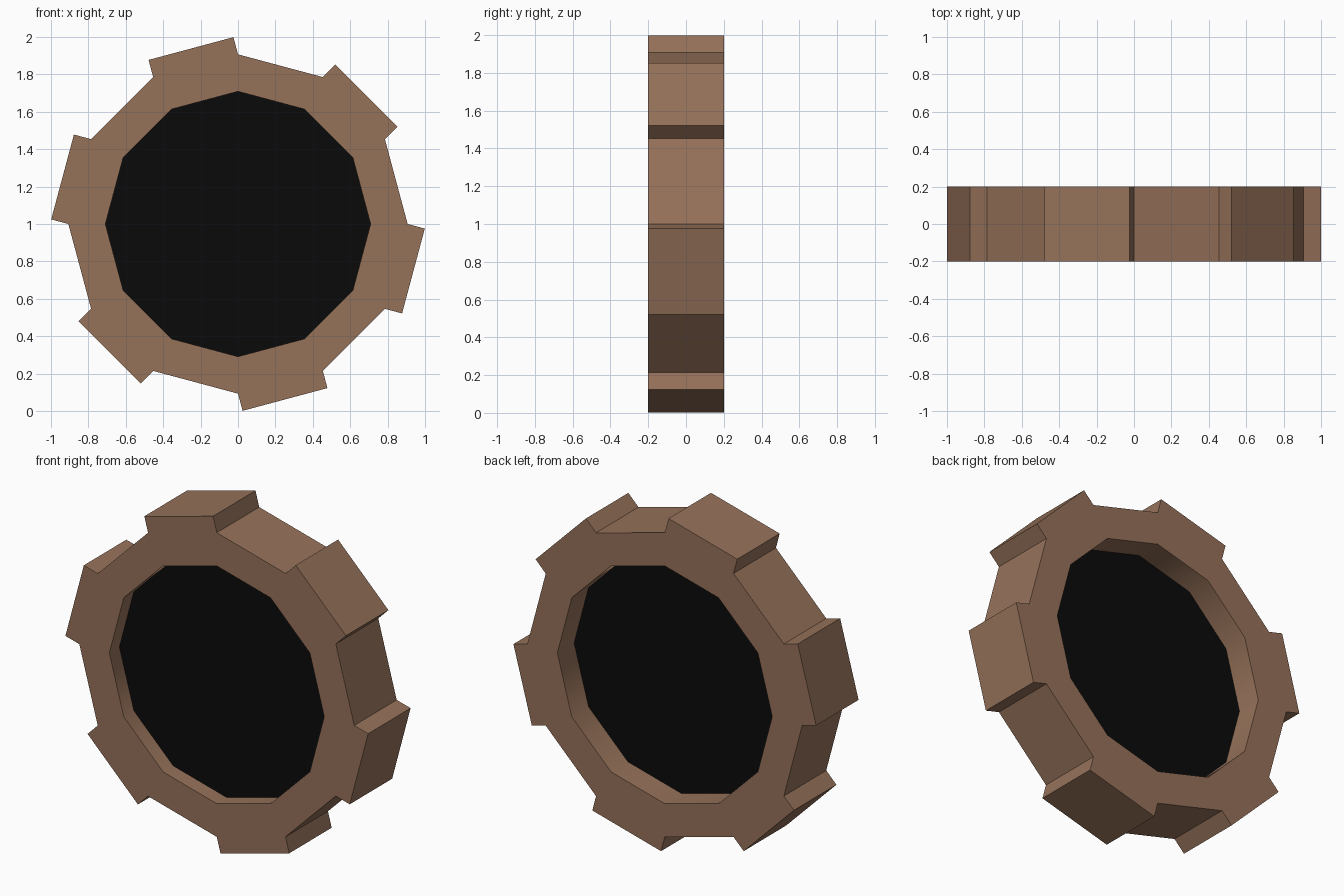
import bpy, bmesh, math
from mathutils import Vector

if "Cube" in bpy.data.objects:
    bpy.data.objects.remove(bpy.data.objects["Cube"])

SIDES = 12
R_IN, R_OUT, TOOTH = 0.709, 0.907, 0.095
HALF = 0.2
CENTRE = Vector((0, 0, 1))


def material(name, rgb):
    m = bpy.data.materials.new(name)
    m.diffuse_color = (*rgb, 1)
    m.use_nodes = True
    m.node_tree.nodes["Principled BSDF"].inputs["Base Color"].default_value = m.diffuse_color
    return m


def finish(bm, name, mat):
    bmesh.ops.remove_doubles(bm, verts=bm.verts, dist=1e-4)
    bmesh.ops.recalc_face_normals(bm, faces=bm.faces)
    me = bpy.data.meshes.new(name)
    bm.to_mesh(me)
    bm.free()
    me.materials.append(mat)
    ob = bpy.data.objects.new(name, me)
    bpy.context.collection.objects.link(ob)
    return ob


def polar(r, k):
    a = 2 * math.pi * k / SIDES
    return Vector((r * math.cos(a), 0, r * math.sin(a)))


brown = material("brown", (0.305, 0.168, 0.102))
black = material("black", (0.003, 0.003, 0.003))

# Toothed ring: twelve sectors, every second one carries a square tooth
bm = bmesh.new()
for i in range(SIDES):
    outer = [polar(R_OUT, i), polar(R_OUT, i + 1)]
    if i % 2:
        push = polar(TOOTH, i + 0.5)
        outer = [outer[0], outer[0] + push, outer[1] + push, outer[1]]
    outline = outer + [polar(R_IN, i + 1), polar(R_IN, i)]
    front, back = [[bm.verts.new(p + CENTRE + Vector((0, y, 0))) for p in outline]
                   for y in (-HALF, HALF)]
    bm.faces.new(front)
    bm.faces.new(back[::-1])
    n = len(outline)
    # outer and inner walls (the radial joints between sectors stay open)
    for j in list(range(len(outer) - 1)) + [n - 2]:
        bm.faces.new((front[j], back[j], back[j + 1], front[j + 1]))
ring = finish(bm, "toothed_ring", brown)

# Smooth inner wall, sharp everywhere else
bpy.context.view_layer.objects.active = ring
ring.select_set(True)
bpy.ops.object.shade_smooth_by_angle(angle=math.radians(35))

# Dark recessed disc filling the hole
bm = bmesh.new()
front, back = [[bm.verts.new(polar(R_IN, k) + CENTRE + Vector((0, y, 0)))
                for k in range(SIDES)] for y in (-0.105, 0.042)]
bm.faces.new(front)
bm.faces.new(back[::-1])
for k in range(SIDES):
    j = (k + 1) % SIDES
    bm.faces.new((front[k], back[k], back[j], front[j]))
finish(bm, "inner_disc", black)
